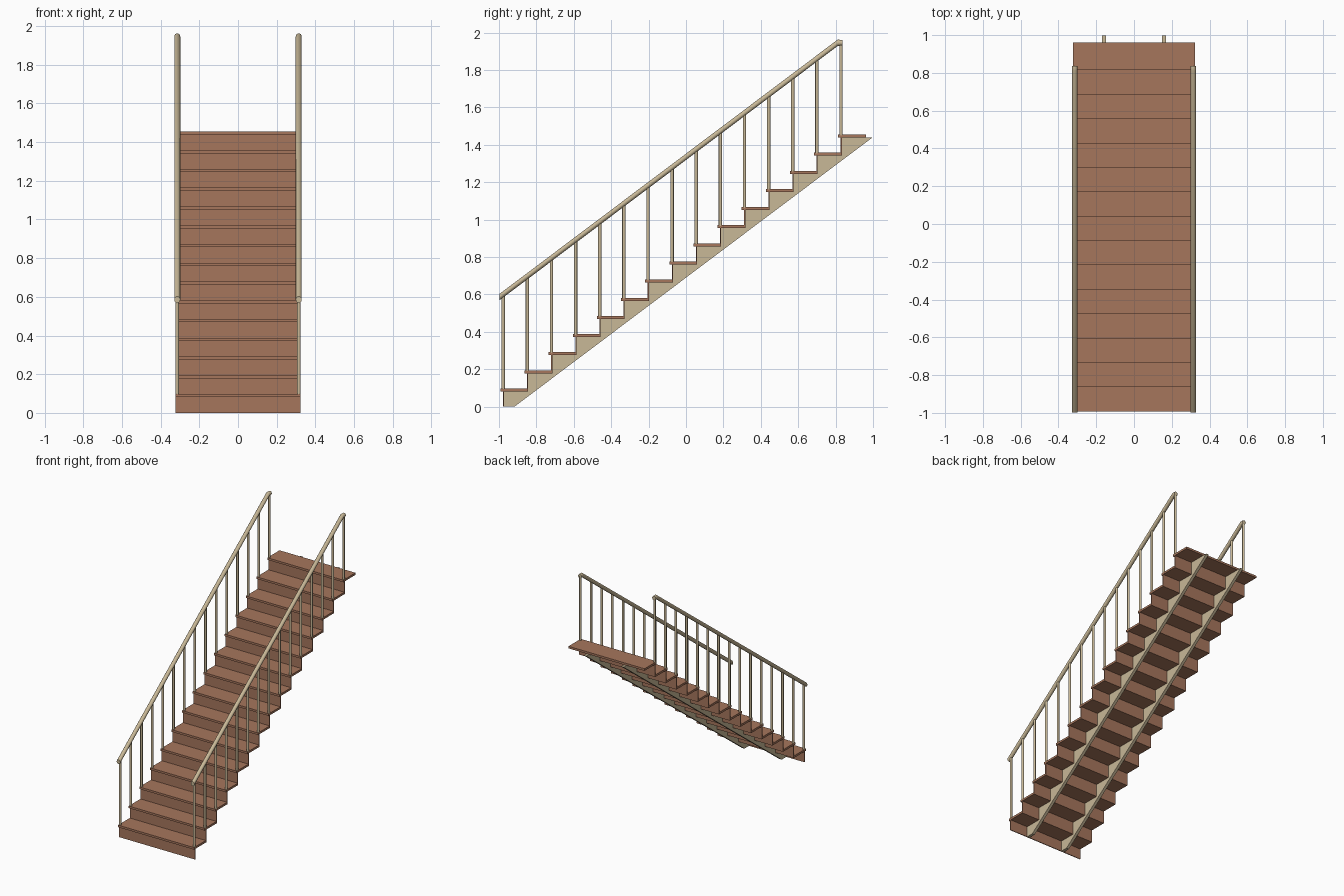
import bpy, bmesh, math
from mathutils import Vector

if "Cube" in bpy.data.objects:
    bpy.data.objects.remove(bpy.data.objects["Cube"])

STEPS, RISE, RUN, THICK = 15, 0.097, 0.129, 0.016
Y0 = -0.979              # front of the first riser
SLOPE = RISE / RUN
RAIL_X = 0.314


def material(name, rgb):
    m = bpy.data.materials.new(name)
    m.diffuse_color = (*rgb, 1)
    m.use_nodes = True
    m.node_tree.nodes["Principled BSDF"].inputs["Base Color"].default_value = m.diffuse_color
    return m


wood = material("brown_wood", (0.38, 0.18, 0.107))
cream = material("cream_paint", (0.58, 0.48, 0.31))


def finish(bm, name, mat, smooth=False):
    bmesh.ops.recalc_face_normals(bm, faces=bm.faces)
    me = bpy.data.meshes.new(name)
    bm.to_mesh(me)
    bm.free()
    me.materials.append(mat)
    ob = bpy.data.objects.new(name, me)
    bpy.context.collection.objects.link(ob)
    if smooth:
        bpy.context.view_layer.objects.active = ob
        ob.select_set(True)
        bpy.ops.object.shade_smooth_by_angle(angle=math.radians(50))
        ob.select_set(False)
    return ob


def box(name, lo, hi, mat):
    bm = bmesh.new()
    bmesh.ops.create_cube(bm, size=1)
    lo, hi = Vector(lo), Vector(hi)
    for v in bm.verts:
        v.co = (lo + hi) / 2 + v.co * (hi - lo)
    return finish(bm, name, mat)


def tube(name, rings, mat, sides=16):
    """Skin round sections given as (three-part centre, axis u, axis v)."""
    bm = bmesh.new()
    loops = []
    for c, u, v in rings:
        loops.append([bm.verts.new(Vector(c)
                      + Vector(u) * math.cos(2 * math.pi * i / sides)
                      + Vector(v) * math.sin(2 * math.pi * i / sides))
                      for i in range(sides)])
    for a, b in zip(loops, loops[1:]):
        for i in range(sides):
            j = (i + 1) % sides
            bm.faces.new((a[i], a[j], b[j], b[i]))
    bm.faces.new(loops[0])
    bm.faces.new(loops[-1])
    return finish(bm, name, mat, True)


def rail_z(y):
    return 0.585 + (y + 0.998) * SLOPE


# Treads and risers
for k in range(STEPS):
    y, z = Y0 + k * RUN, (k + 1) * RISE
    box(f"tread_{k + 1}", (-0.322, y - 0.013, z - THICK),
        (0.322, y + 0.135, z), wood)
    box(f"riser_{k + 1}", (-0.322, y, z - RISE),
        (0.322, y + 0.006, z - THICK), wood)

# Sawtooth stringers under the steps
top = STEPS * RISE - THICK
profile = [(Y0 + 0.005, 0), (-0.917, 0), (-0.917 + top / SLOPE, top)]
for k in reversed(range(STEPS)):
    y, z = Y0 + 0.005 + k * RUN, (k + 1) * RISE - THICK
    profile.append((y, z))
    if k:
        profile.append((y, z - RISE))
for side, label in ((-1, "left"), (1, "right")):
    bm = bmesh.new()
    face = bm.faces.new([bm.verts.new((side * 0.158 - 0.011, y, z))
                         for y, z in profile])
    ext = bmesh.ops.extrude_face_region(bm, geom=[face])
    bmesh.ops.translate(bm, vec=(0.022, 0, 0), verts=[
        v for v in ext["geom"] if isinstance(v, bmesh.types.BMVert)])
    finish(bm, f"stringer_{label}", cream)

# Balusters and handrails
for side, label in ((-1, "left"), (1, "right")):
    x = side * RAIL_X
    for k in range(STEPS):
        y = Y0 + 0.002 + k * RUN
        u, v = (0.009, 0, 0), (0, 0.009, 0)
        tube(f"baluster_{label}_{k + 1}",
             [((x, y, (k + 1) * RISE - 0.004), u, v),
              ((x, y, min(rail_z(y), 1.947)), u, v)], cream, 12)
    u, v = (0.0155, 0, 0), (0, 0, 0.017)
    tube(f"handrail_{label}",
         [((x, -0.998, rail_z(-0.998)), u, v),
          ((x, 0.811, rail_z(0.811)), u, v),
          ((x, 0.836, rail_z(0.811)), u, (0, 0, 0.0155))], cream)
